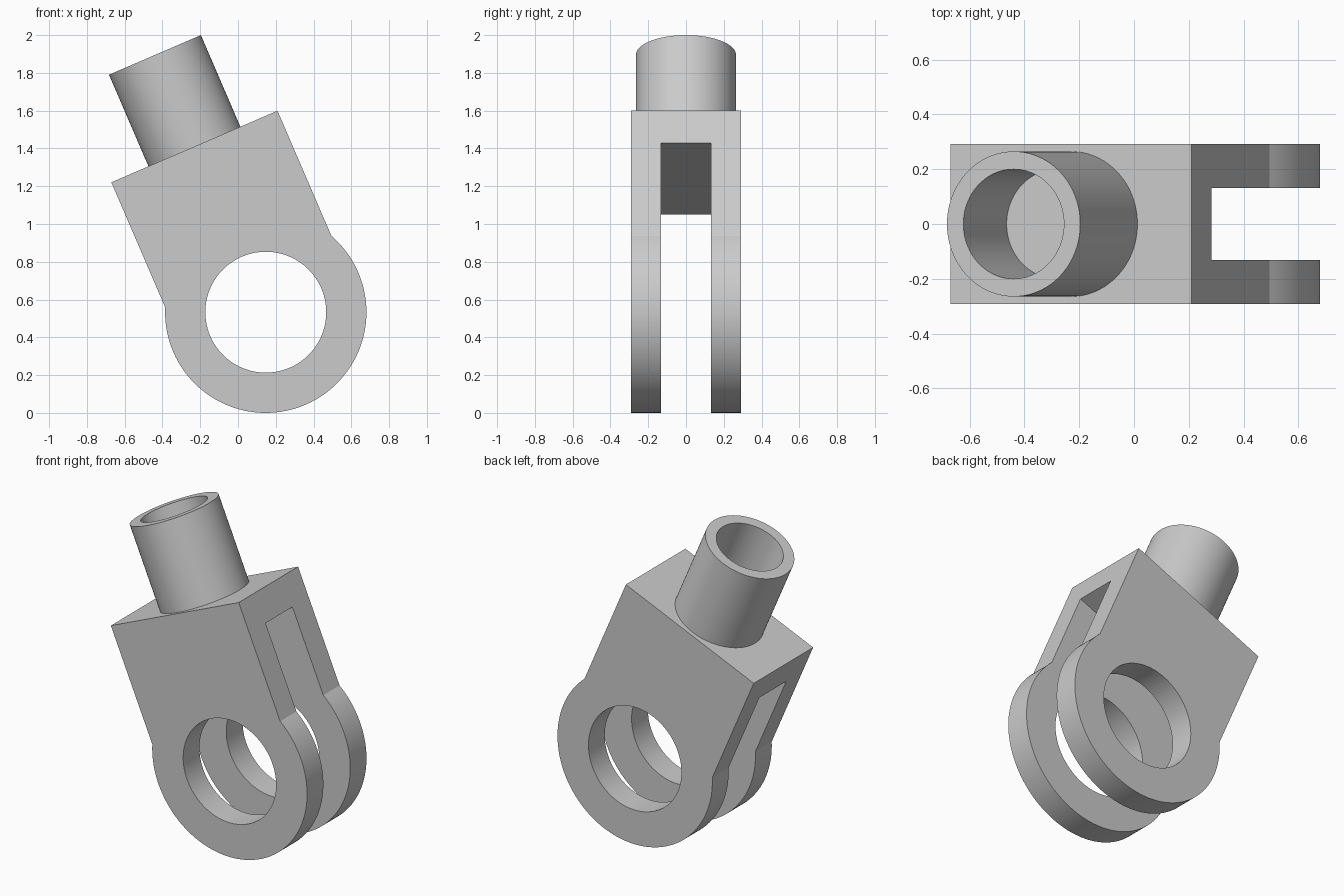
import bpy
import bmesh
from math import radians, sin, cos, asin, pi
from mathutils import Matrix

cube = bpy.data.objects.get("Cube")
if cube:
    bpy.data.objects.remove(cube, do_unlink=True)

EYE_R, PIN_R = 0.533, 0.32
HALF_W, HALF_D = 0.479, 0.292
BODY_TOP, SLOT_TOP, SLOT_HALF = 0.955, 0.77, 0.132
TUBE_R, BORE_R, TUBE_TOP, BORE_FLOOR = 0.265, 0.2, 1.483, 1.083
SEGMENTS = 96

# Tilted frame with its origin at the centre of the pin eye
FRAME = Matrix.Translation((0.147, 0, EYE_R)) @ Matrix.Rotation(radians(-23.3), 4, "Y")

metal = bpy.data.materials.new("grey metal")
metal.use_nodes = True
colour = (0.6, 0.6, 0.6, 1)
metal.diffuse_color = colour
metal.node_tree.nodes["Principled BSDF"].inputs["Base Color"].default_value = colour


def finish(name, bm, helper=False):
    bmesh.ops.recalc_face_normals(bm, faces=bm.faces)
    mesh = bpy.data.meshes.new(name)
    bm.to_mesh(mesh)
    bm.free()
    mesh.materials.append(metal)
    obj = bpy.data.objects.new(name, mesh)
    bpy.context.collection.objects.link(obj)
    obj.matrix_world = FRAME
    obj.hide_render = helper
    return obj


def cylinder(name, radius, low, high, across=False, helper=False):
    """Cylinder along local z, or along y when it runs across the fork."""
    bm = bmesh.new()
    place = Matrix.Translation((0, 0, (low + high) / 2))
    if across:
        place = Matrix.Rotation(pi / 2, 4, "X") @ place
    bmesh.ops.create_cone(bm, cap_ends=True, segments=SEGMENTS, radius1=radius,
                          radius2=radius, depth=high - low, matrix=place)
    return finish(name, bm, helper)


def cut(obj, cutters):
    for cutter in cutters:
        mod = obj.modifiers.new("cut", "BOOLEAN")
        mod.operation = "DIFFERENCE"
        mod.solver = "EXACT"
        mod.object = cutter
    bpy.context.view_layer.update()
    baked = bpy.data.meshes.new_from_object(
        obj.evaluated_get(bpy.context.evaluated_depsgraph_get()))
    obj.modifiers.clear()
    obj.data = baked
    for cutter in cutters:
        bpy.data.objects.remove(cutter, do_unlink=True)
    bpy.ops.object.select_all(action="DESELECT")
    obj.select_set(True)
    bpy.context.view_layer.objects.active = obj
    bpy.ops.object.shade_smooth_by_angle(angle=radians(20))


# Fork: a square shank running into a round eye
bm = bmesh.new()
start = asin((EYE_R ** 2 - HALF_W ** 2) ** 0.5 / EYE_R)
sweep = pi + 2 * start
outline = [(HALF_W, BODY_TOP)]
for i in range(SEGMENTS + 1):
    a = start - sweep * i / SEGMENTS
    outline.append((EYE_R * cos(a), EYE_R * sin(a)))
outline.append((-HALF_W, BODY_TOP))
face = bm.faces.new([bm.verts.new((x, -HALF_D, z)) for x, z in outline])
extruded = bmesh.ops.extrude_face_region(bm, geom=[face])["geom"]
bmesh.ops.translate(bm, vec=(0, 2 * HALF_D, 0),
                    verts=[v for v in extruded if isinstance(v, bmesh.types.BMVert)])
fork = finish("fork", bm)

# Slot between the two arms, and the pin hole through both
bm = bmesh.new()
slot_low = -1
bmesh.ops.create_cube(bm, size=1, matrix=Matrix.Translation((0, 0, (SLOT_TOP + slot_low) / 2))
                      @ Matrix.Diagonal((2, 2 * SLOT_HALF, SLOT_TOP - slot_low, 1)))
slot = finish("slot_cutter", bm, helper=True)
pin = cylinder("pin_hole_cutter", PIN_R, -1, 1, across=True, helper=True)
cut(fork, [slot, pin])

# Tube socket with a blind bore
tube = cylinder("tube_socket", TUBE_R, BODY_TOP - 0.03, TUBE_TOP)
bore = cylinder("bore_cutter", BORE_R, BORE_FLOOR, TUBE_TOP + 0.2, helper=True)
cut(tube, [bore])
